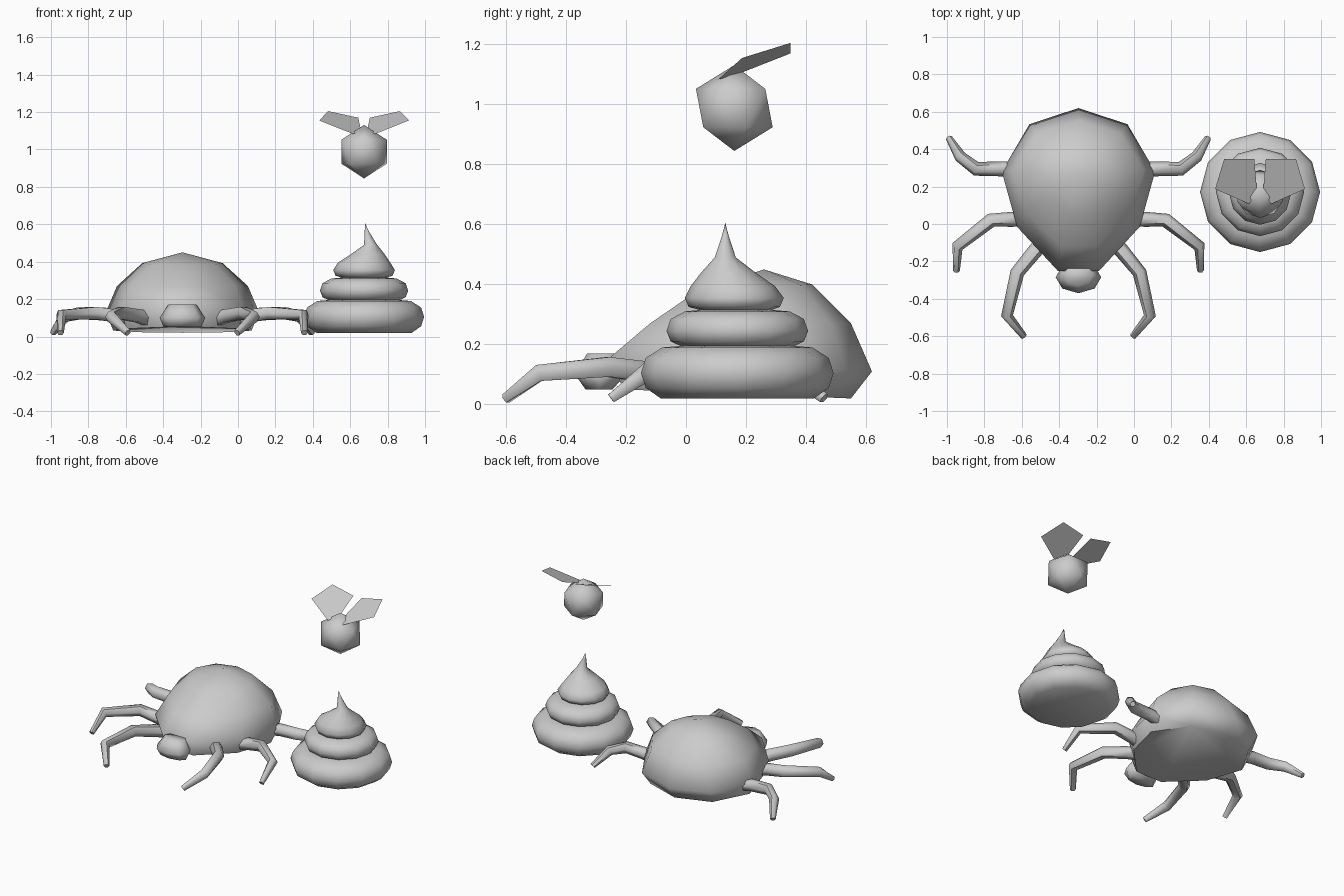
import bpy, bmesh, math
from mathutils import Vector

if "Cube" in bpy.data.objects:
    bpy.data.objects.remove(bpy.data.objects["Cube"])

CX, FX = -0.297, 0.674      # symmetry planes of the beetle and of the fly


def finish(name, bm, angle=60):
    bmesh.ops.remove_doubles(bm, verts=bm.verts, dist=0.0005)
    bmesh.ops.recalc_face_normals(bm, faces=bm.faces)
    me = bpy.data.meshes.new(name)
    bm.to_mesh(me)
    bm.free()
    ob = bpy.data.objects.new(name, me)
    bpy.context.collection.objects.link(ob)
    bpy.ops.object.select_all(action='DESELECT')
    ob.select_set(True)
    bpy.context.view_layer.objects.active = ob
    bpy.ops.object.shade_smooth_by_angle(angle=math.radians(angle))
    return ob


def loft(name, rings, angle=60):
    """Skin a list of equal-length point rings and cap both ends."""
    bm = bmesh.new()
    vs = [[bm.verts.new(p) for p in r] for r in rings]
    n = len(vs[0])
    for a, b in zip(vs, vs[1:]):
        for i in range(n):
            j = (i + 1) % n
            bm.faces.new((a[i], a[j], b[j], b[i]))
    bm.faces.new(vs[0])
    bm.faces.new(vs[-1])
    return finish(name, bm, angle)


def circle(n, phase=0):
    return [(math.cos(t), math.sin(t)) for t in
            (2 * math.pi * i / n + phase for i in range(n))]


def tube(name, path, radii, n=6):
    pts = [Vector(p) for p in path]
    rings = []
    for i, p in enumerate(pts):
        d = (pts[min(i + 1, len(pts) - 1)] - pts[max(i - 1, 0)]).normalized()
        side = d.cross(Vector((0, 0, 1))).normalized()
        up = side.cross(d)
        rings.append([p + radii[i] * (side * c + up * s) for c, s in circle(n)])
    return loft(name, rings)


# Beetle shell: one outline resized per level (half width, front y, back y, front z, back z)
half = [(0, 1), (0.64, 0.8), (1, 0.22), (0.8, -0.46), (0.27, -1)]
outline = half + [(-x, y) for x, y in reversed(half[1:])]
levels = [(0.37, -0.21, 0.55, 0.05, 0.02), (0.41, -0.25, 0.62, 0.16, 0.11),
          (0.35, -0.12, 0.55, 0.27, 0.27), (0.215, 0.04, 0.42, 0.38, 0.40),
          (0, 0.26, 0.26, 0.45, 0.45)]
rings = []
for hx, y0, y1, z0, z1 in levels:
    rings.append([(CX + u * hx, y0 + (y1 - y0) * (v + 1) / 2,
                   z0 + (z1 - z0) * (v + 1) / 2) for u, v in outline])
loft("beetle_shell", rings)

# Beetle head
head = [(0.10, 0.045, -0.29, 0.05), (0.122, 0.085, -0.285, 0.10),
        (0.075, 0.06, -0.27, 0.17)]
loft("beetle_head", [[(CX + rx * c, y + ry * s, z) for c, s in circle(8, -math.pi / 2)]
                     for rx, ry, y, z in head], 75)

# Beetle legs, drawn on the right and mirrored to the left
legs = {
    "front_leg": [(-0.12, -0.08, 0.09), (-0.06, -0.15, 0.11), (0.03, -0.26, 0.125),
                  (0.085, -0.49, 0.105), (-0.005, -0.6, 0.02)],
    "middle_leg": [(-0.04, 0.03, 0.09), (0.06, 0.025, 0.11), (0.17, 0.02, 0.125),
                   (0.35, -0.12, 0.115), (0.355, -0.25, 0.02)],
    "back_leg": [(0.0, 0.29, 0.10), (0.12, 0.295, 0.12), (0.25, 0.295, 0.125),
                 (0.335, 0.36, 0.105), (0.395, 0.46, 0.02)],
}
for name, path in legs.items():
    for tag, s in (("right", 1), ("left", -1)):
        pts = [(x if s > 0 else 2 * CX - x, y, z) for x, y, z in path]
        tube(f"{name}_{tag}", pts, [0.042, 0.04, 0.038, 0.032, 0.018])

# Dung pile: stacked coils ending in a bent tip (radius, z, x shift, y shift)
pile = [(0, 0.02, 0, 0), (0.255, 0.02, 0, 0), (0.305, 0.055, 0, 0), (0.321, 0.105, 0, 0),
        (0.305, 0.155, 0, 0), (0.25, 0.19, 0, 0), (0.19, 0.195, 0, 0),
        (0.222, 0.21, 0, 0), (0.236, 0.245, 0, 0), (0.222, 0.285, 0, 0),
        (0.175, 0.31, 0, 0), (0.12, 0.315, 0, -0.005), (0.152, 0.325, 0, -0.01),
        (0.165, 0.355, 0, -0.01), (0.14, 0.395, 0, -0.015), (0.09, 0.44, 0.02, -0.03),
        (0.035, 0.49, 0.035, -0.04), (0.012, 0.56, 0.015, -0.04), (0, 0.605, 0.006, -0.04)]
loft("dung_pile", [[(FX + dx + r * c, 0.171 + dy + r * s, z) for c, s in circle(12)]
                   for r, z, dx, dy in pile])

# Fly body: an icosahedron
bm = bmesh.new()
bmesh.ops.create_icosphere(bm, subdivisions=1, radius=0.143)
body = finish("fly_body", bm, 80)
body.location = (FX, 0.161, 0.988)
body.rotation_euler[2] = -math.pi / 2

# Fly wings: thin flat pentagons
wing = [(0.031, 0.348, 1.17), (0.192, 0.348, 1.205), (0.24, 0.187, 1.155),
        (0.059, 0.107, 1.083), (0.016, 0.17, 1.1)]
for tag, s in (("right", 1), ("left", -1)):
    bm = bmesh.new()
    bm.faces.new([bm.verts.new((FX + s * x, y, z)) for x, y, z in wing][::s])
    finish(f"fly_wing_{tag}", bm)
